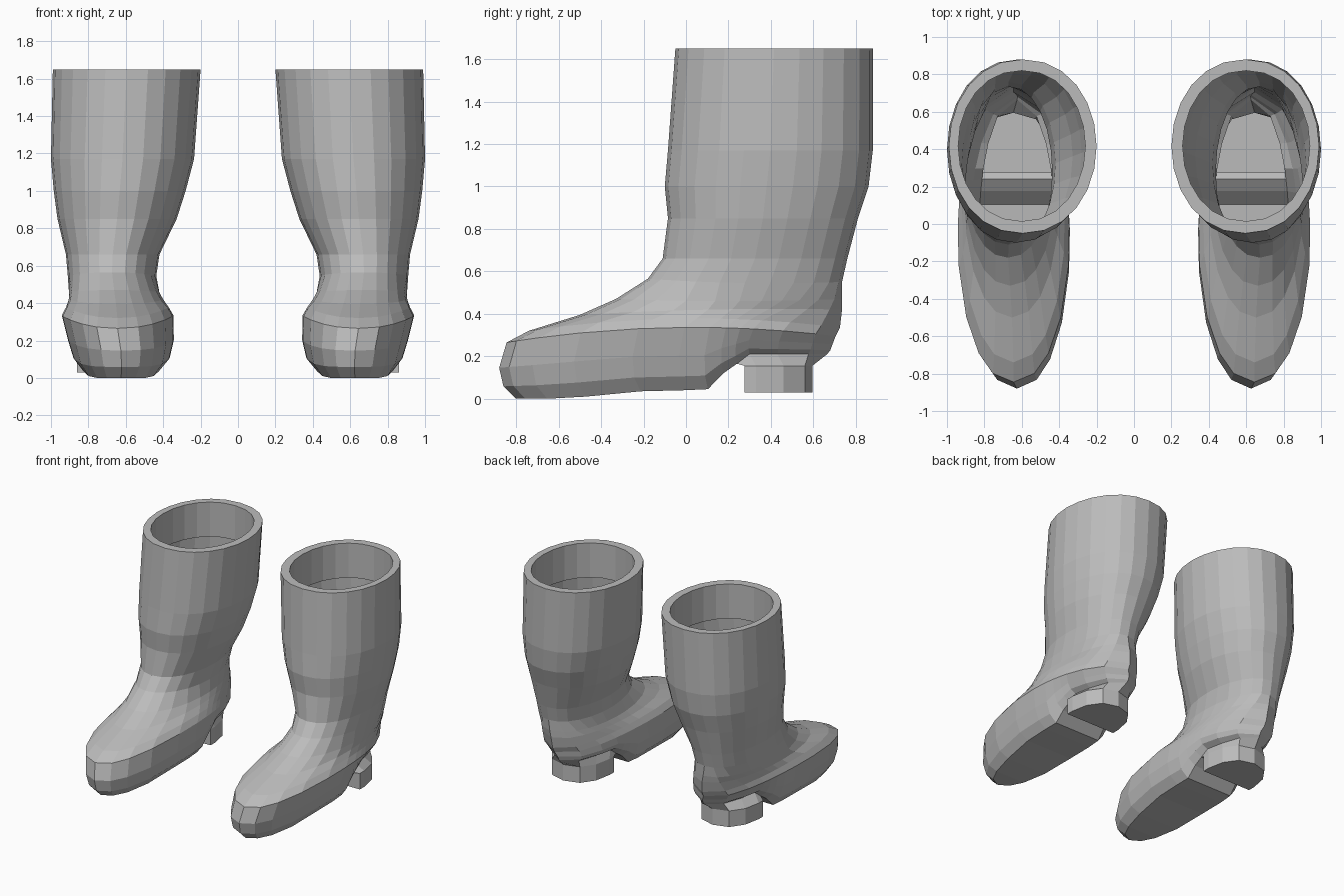
import bpy, bmesh, math

cube = bpy.data.objects.get("Cube")
if cube:
    bpy.data.objects.remove(cube)

grey = bpy.data.materials.new("plain grey rubber")
grey.use_nodes = True
GREY = (0.5, 0.5, 0.5, 1)
grey.diffuse_color = GREY
grey.node_tree.nodes["Principled BSDF"].inputs["Base Color"].default_value = GREY

# Stations along the foot from toe (-1) to heel (1), and height of the sole there
FOOT_U = [-1, -.94, -.8, -.55, -.2, .08, .233, .333, .42, .5, .68, .88, 1]
SOLE_Z = [0, 0, 0, .01, .035, .04, .045, .12, .165, .21, .21, .21, .21]
LAST = len(FOOT_U) - 1
COUNT = 2 * LAST
HEEL_START = 8

# Side wall of the sole: front y, back y, inner x, outer x, height between sole and welt
SOLE = [
    (-.80, .665, .42, .83, 0),
    (-.86, .68, .365, .88, .22),
    (-.88, .69, .342, .91, .55),
    (-.845, .705, .345, .943, 1),
]
WELT_Z = (.265, .335, .295)

# Upper: front y, back y, inner x, outer x, z at front / middle / back, roundness
UPPER = [
    (-.74, .725, .37, .92, .32, .378, .335, 0),
    (-.50, .735, .40, .905, .395, .42, .42, .3),
    (-.33, .735, .42, .905, .47, .46, .47, .6),
    (-.18, .735, .437, .91, .565, .545, .55, 1),
    (-.11, .76, .42, .92, .66, .66, .66, 1),
    (-.085, .81, .328, .965, .85, .85, .85, 1),
    (-.10, .86, .28, .985, 1.0, 1.0, 1.0, 1),
    (-.085, .88, .235, 1.0, 1.17, 1.17, 1.17, 1),
    (-.05, .88, .20, .99, 1.65, 1.65, 1.65, 1),
    # Rim and inner lip
    (.015, .82, .26, .94, 1.65, 1.65, 1.65, 1),
    (.015, .82, .26, .94, 1.38, 1.38, 1.38, 1),
]

# Heel block outline: y and half width from its front to its back
HEEL = [(.275, .215), (.33, .215), (.46, .19), (.56, .12), (.595, 0)]


def station(i):
    """Station number and side of a ring point."""
    return (i, 1) if i <= LAST else (COUNT - i, -1)


def arc(u, z):
    """Quadratic height through the front, middle and back values."""
    return z[0] * u * (u - 1) / 2 + z[1] * (1 - u * u) + z[2] * u * (u + 1) / 2


def ring(bm, yf, yb, xi, xo, roundness, height):
    verts = []
    for i in range(COUNT):
        k, side = station(i)
        u = FOOT_U[k] * (1 - roundness) - math.cos(math.pi * k / LAST) * roundness
        width = max(0, 1 - u * u) ** .46
        x = (xi + xo) / 2 + side * (xo - xi) / 2 * width
        y = (yf + yb) / 2 + u * (yb - yf) / 2
        verts.append(bm.verts.new((x, y, height(k, u))))
    return verts


def bridge(bm, a, b):
    n = len(a)
    for i in range(n):
        j = (i + 1) % n
        bm.faces.new((a[i], a[j], b[j], b[i]))


def build_boot(name, mirror):
    bm = bmesh.new()
    rings = []
    # Sole wall
    for yf, yb, xi, xo, f in SOLE:
        rings.append(ring(bm, yf, yb, xi, xo, 0,
                          lambda k, u: SOLE_Z[k] * (1 - f) + arc(u, WELT_Z) * f))
    # Vamp, ankle, shaft and lip
    for yf, yb, xi, xo, zf, zm, zb, rnd in UPPER:
        rings.append(ring(bm, yf, yb, xi, xo, rnd,
                          lambda k, u: arc(u, (zf, zm, zb))))
    for a, b in zip(rings, rings[1:]):
        bridge(bm, a, b)

    # Underside of the forefoot and arch, as strips across the foot
    base = rings[0]
    bm.faces.new((base[0], base[1], base[-1]))
    for k in range(1, HEEL_START):
        bm.faces.new((base[k], base[k + 1], base[COUNT - k - 1], base[COUNT - k]))

    # Ledge and heel block
    loops = [base[HEEL_START:COUNT - HEEL_START + 1]]
    for z in (.155, .03):
        loop = []
        for i in range(HEEL_START, COUNT - HEEL_START + 1):
            k, side = station(i)
            y, half = HEEL[k - HEEL_START]
            loop.append(bm.verts.new((.645 + side * half, y, z)))
        bridge(bm, loops[-1], loop)
        loops.append(loop)
    bm.faces.new(loops[-1])

    for v in bm.verts:
        v.co.x *= mirror
    bmesh.ops.recalc_face_normals(bm, faces=bm.faces)
    mesh = bpy.data.meshes.new(name)
    bm.to_mesh(mesh)
    bm.free()
    mesh.materials.append(grey)
    bpy.context.collection.objects.link(bpy.data.objects.new(name, mesh))


build_boot("left_boot", 1)
build_boot("right_boot", -1)
